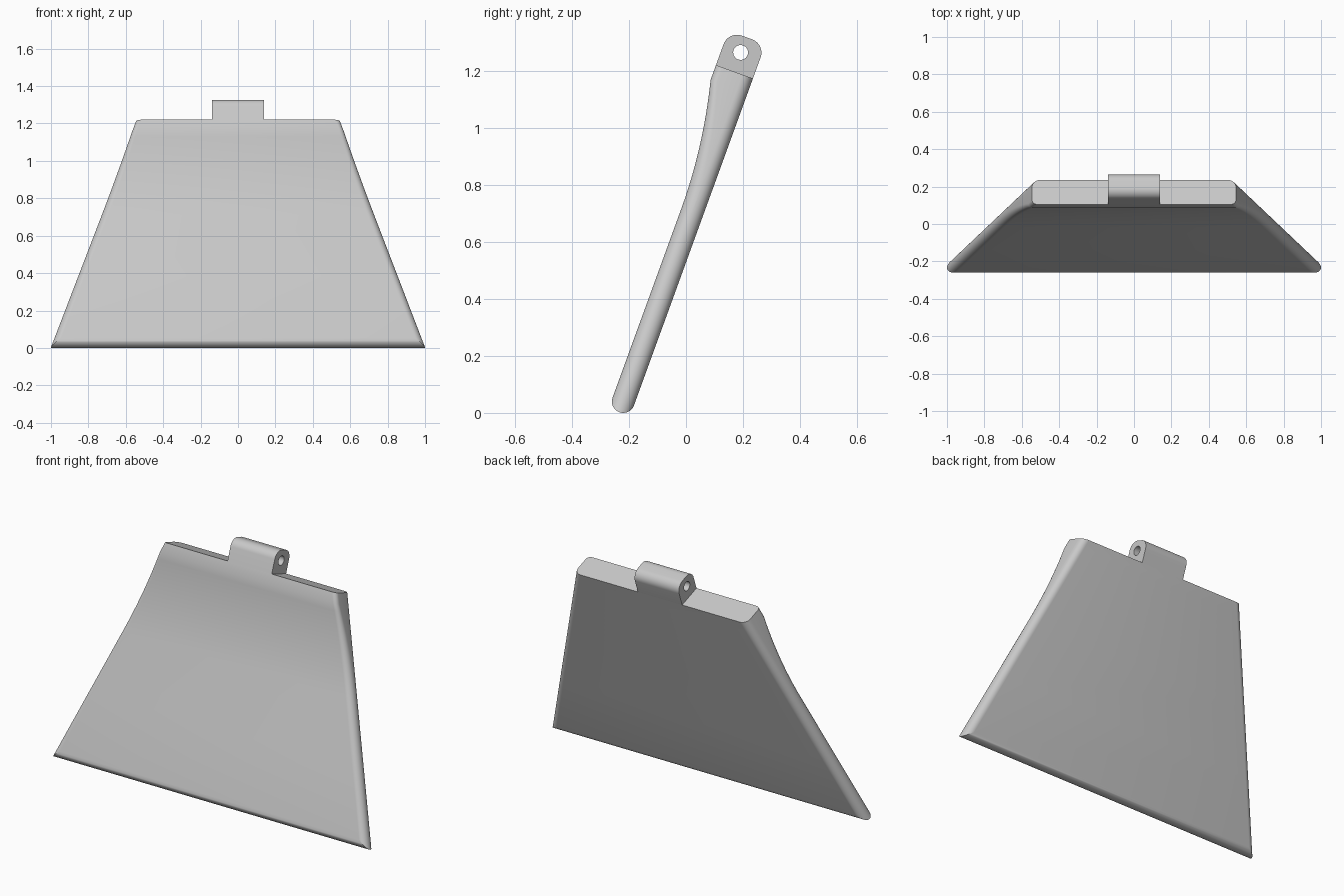
import bpy, bmesh
from math import sin, cos, pi, sqrt, radians

if "Cube" in bpy.data.objects:
    bpy.data.objects.remove(bpy.data.objects["Cube"], do_unlink=True)

grey = bpy.data.materials.new("plain grey")
grey.use_nodes = True
COLOUR = (0.58, 0.58, 0.58, 1)
grey.diffuse_color = COLOUR
grey.node_tree.nodes["Principled BSDF"].inputs["Base Color"].default_value = COLOUR

R = 0.04           # edge radius and half thickness of the thin plate
TOP = 1.22         # plate length along its slope
THICK_FRONT = -0.098
TILT = radians(-20)


def finish(bm, name):
    """Turn a bmesh into a tilted, smooth-shaded object."""
    bmesh.ops.recalc_face_normals(bm, faces=bm.faces)
    mesh = bpy.data.meshes.new(name)
    bm.to_mesh(mesh)
    bm.free()
    mesh.materials.append(grey)
    ob = bpy.data.objects.new(name, mesh)
    bpy.context.collection.objects.link(ob)
    ob.rotation_euler.x = TILT
    ob.location = (0, -0.22, R)
    bpy.ops.object.select_all(action="DESELECT")
    ob.select_set(True)
    bpy.context.view_layer.objects.active = ob
    bpy.ops.object.shade_smooth_by_angle(angle=radians(35))
    return ob


def front_plane(u):
    """Thin flat plate that flares forward towards the hinge."""
    t = min(max((u - 0.7) / 0.465, 0), 1)
    return -R + (THICK_FRONT + R) * t * t


def side_section(u):
    """Half of the cross-section at height u, from front to back."""
    front, back = front_plane(u), R
    half = R if u >= 0 else sqrt(max(R * R - u * u, 0))
    lo, hi = (front, back) if u >= 0 else (-half, half)
    front_r = R - 0.015 * (front + R) / (THICK_FRONT + R)
    steps = 8
    depths = [(lo + min(front_r, half) * (1 - cos(pi / 2 * i / steps))) for i in range(steps + 1)]
    depths += [hi - half * (1 - cos(pi / 2 * i / steps)) for i in range(steps, -1, -1)]
    width = 1 - 0.455 * (u + R) / (TOP + R)
    points = []
    for k, v in enumerate(depths):
        r, d = (front_r, v - front) if k <= steps else (R, back - v)
        inset = r - sqrt(max(r * r - max(r - d, 0) ** 2, 0))
        points.append((width - inset, v))
    return points


# Flap plate: sections lofted up the slope, with a rounded lower edge
heights = [-R * cos(pi / 2 * i / 8) for i in range(8)] + [0, 0.35, 0.7]
heights += [0.7 + 0.465 * i / 12 for i in range(1, 13)] + [TOP]
bm = bmesh.new()
rings = []
for u in heights:
    half = side_section(u)
    outline = half + [(-x, v) for x, v in reversed(half)]
    rings.append([bm.verts.new((x, v, u)) for x, v in outline])
for a, b in zip(rings, rings[1:]):
    n = len(a)
    for i in range(n):
        j = (i + 1) % n
        bm.faces.new((a[i], a[j], b[j], b[i]))
bm.faces.new(rings[-1])
bmesh.ops.remove_doubles(bm, verts=bm.verts, dist=0.00005)
finish(bm, "flap_plate")

# Hinge lug: rounded profile with a pin hole, extruded sideways
LUG_X, CORNER, LUG_TOP = 0.14, 0.05, 1.348
profile = [(THICK_FRONT, TOP)]
for centre, start in ((THICK_FRONT + CORNER, pi), (R - CORNER, pi / 2)):
    for i in range(13):
        a = start - pi / 2 * i / 12
        profile.append((centre + CORNER * cos(a), LUG_TOP - CORNER + CORNER * sin(a)))
profile.append((R, TOP))
hole = [(-0.032 + 0.026 * cos(2 * pi * i / 32), 1.291 + 0.026 * sin(2 * pi * i / 32))
        for i in range(32)]
bm = bmesh.new()
for loop in (profile, hole):
    vs = [bm.verts.new((-LUG_X, v, u)) for v, u in loop]
    for i, vert in enumerate(vs):
        bm.edges.new((vert, vs[(i + 1) % len(vs)]))
bmesh.ops.triangle_fill(bm, edges=bm.edges[:], use_beauty=True, normal=(1, 0, 0))
ext = bmesh.ops.extrude_face_region(bm, geom=bm.faces[:], use_keep_orig=True)
moved = [g for g in ext["geom"] if isinstance(g, bmesh.types.BMVert)]
bmesh.ops.translate(bm, verts=moved, vec=(2 * LUG_X, 0, 0))
finish(bm, "hinge_lug")
